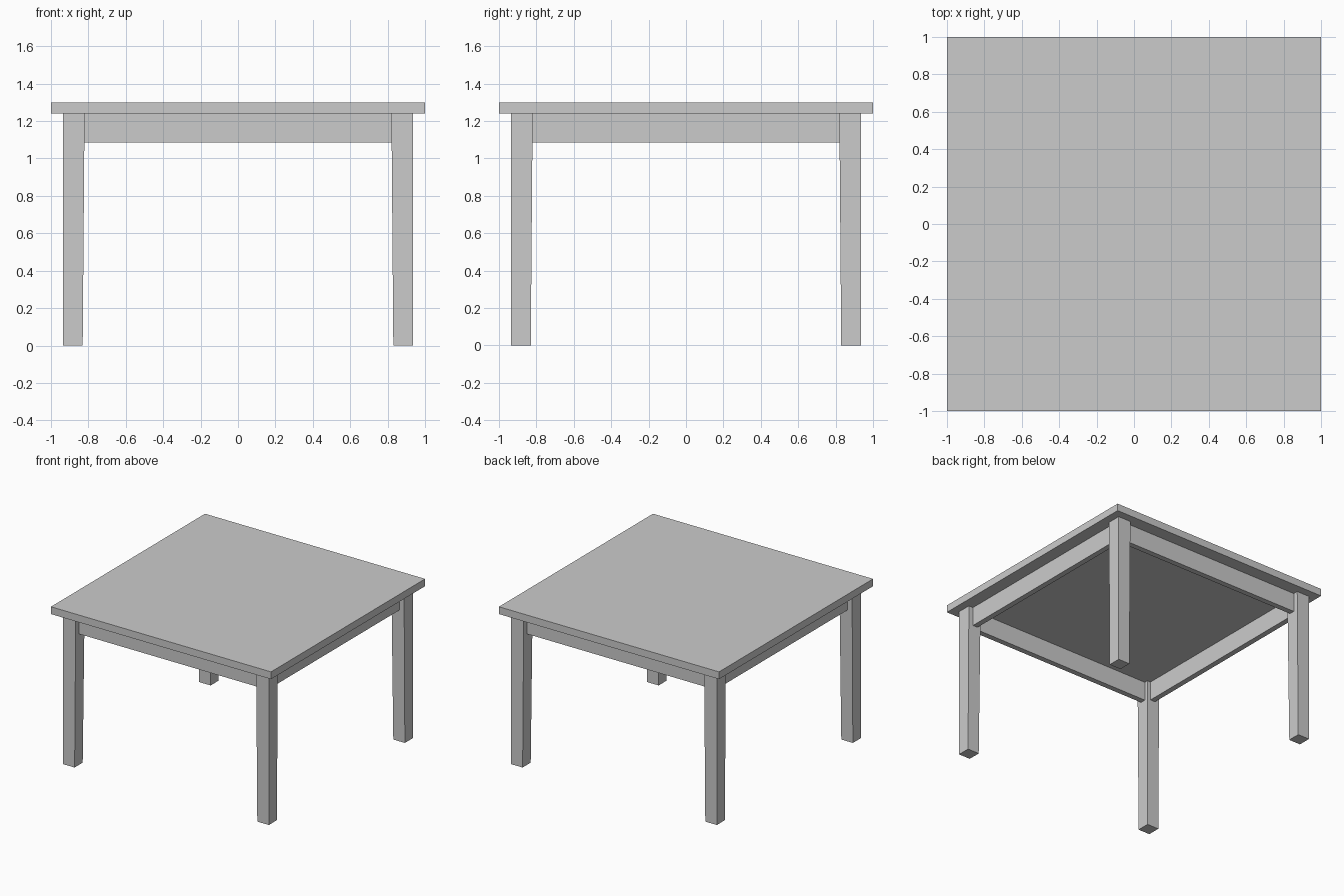
import bpy, bmesh
from mathutils import Vector

if "Cube" in bpy.data.objects:
    bpy.data.objects.remove(bpy.data.objects["Cube"])

HALF, TOP_Z, UNDER_Z, APRON_Z = 1.0, 1.30, 1.24, 1.085
LEG_OUT, LEG_IN, LEG_IN_FOOT = 0.935, 0.82, 0.83
APRON_OUT, APRON_IN = 0.895, 0.85


def box(name, lo, hi):
    """Axis-aligned box between two corners."""
    lo, hi = Vector(lo), Vector(hi)
    bm = bmesh.new()
    bmesh.ops.create_cube(bm, size=1)
    for v in bm.verts:
        v.co = Vector(lo[i] if v.co[i] < 0 else hi[i] for i in range(3))
    mesh = bpy.data.meshes.new(name)
    bm.to_mesh(mesh)
    bm.free()
    obj = bpy.data.objects.new(name, mesh)
    bpy.context.collection.objects.link(obj)
    return obj


# Square table top
box("table_top", (-HALF, -HALF, UNDER_Z), (HALF, HALF, TOP_Z))

# Four legs, inner faces tapering slightly towards the foot
for side, sx in (("left", -1), ("right", 1)):
    for end, sy in (("front", -1), ("back", 1)):
        xs = sorted((sx * LEG_IN, sx * LEG_OUT))
        ys = sorted((sy * LEG_IN, sy * LEG_OUT))
        leg = box(f"{end}_{side}_leg", (xs[0], ys[0], 0), (xs[1], ys[1], UNDER_Z))
        for v in leg.data.vertices:
            if v.co.z < 0.01:
                if abs(v.co.x) < 0.9:
                    v.co.x = sx * LEG_IN_FOOT
                if abs(v.co.y) < 0.9:
                    v.co.y = sy * LEG_IN_FOOT

# Aprons between the legs, set back from the outer leg faces
for name, s in (("front_apron", -1), ("back_apron", 1)):
    y = sorted((s * APRON_IN, s * APRON_OUT))
    box(name, (-LEG_IN, y[0], APRON_Z), (LEG_IN, y[1], UNDER_Z))
for name, s in (("left_apron", -1), ("right_apron", 1)):
    x = sorted((s * APRON_IN, s * APRON_OUT))
    box(name, (x[0], -LEG_IN, APRON_Z), (x[1], LEG_IN, UNDER_Z))
